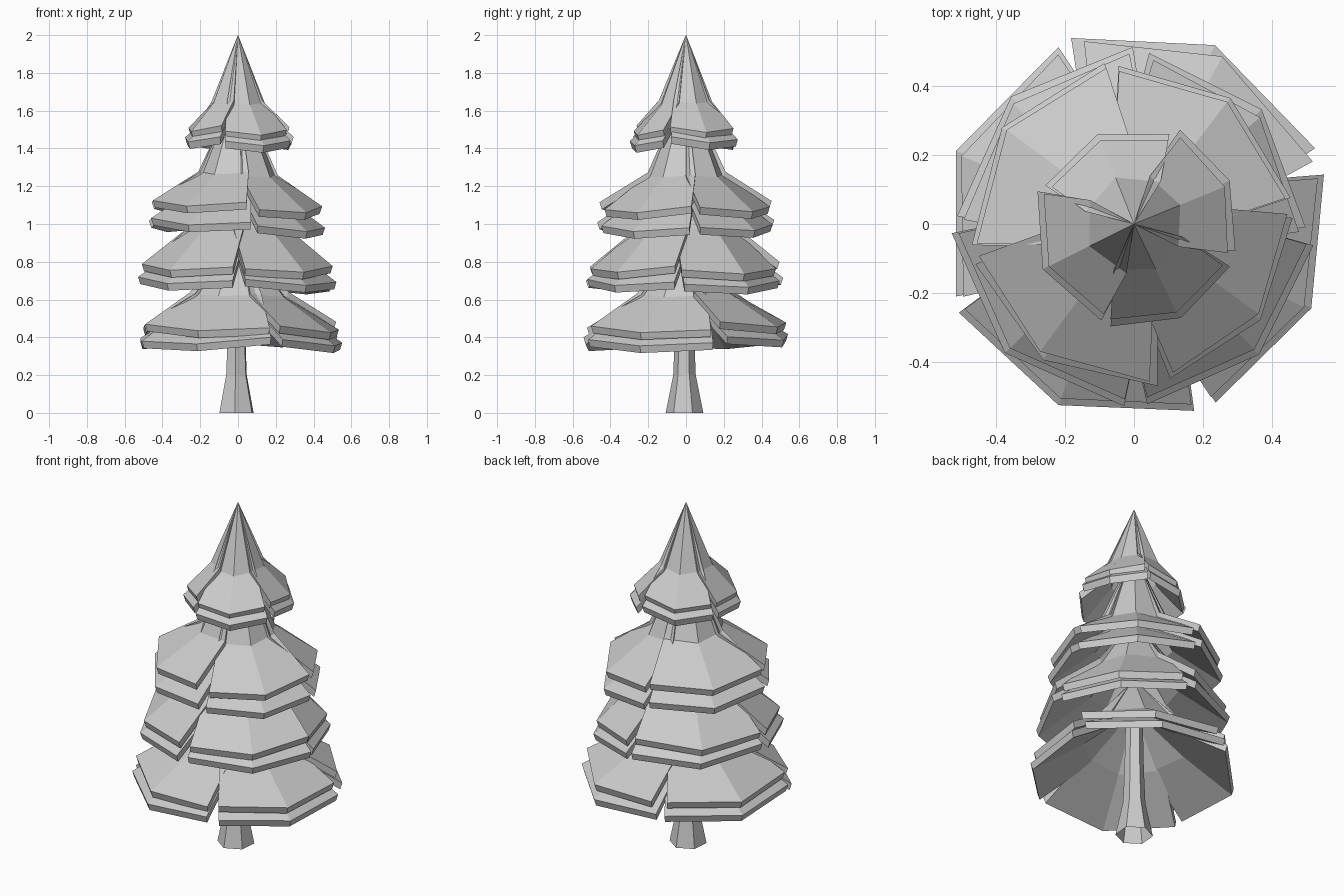
import bpy, bmesh, random
from math import sin, cos, radians

if "Cube" in bpy.data.objects:
    bpy.data.objects.remove(bpy.data.objects["Cube"])

random.seed(4)


def make_object(name, bm):
    bmesh.ops.recalc_face_normals(bm, faces=bm.faces)
    mesh = bpy.data.meshes.new(name)
    bm.to_mesh(mesh)
    bm.free()
    obj = bpy.data.objects.new(name, mesh)
    bpy.context.collection.objects.link(obj)
    return obj


def bough(bm, start, end, profile, thick, tilt):
    """One drooping sheet: a folded sector with a crease down its middle."""
    pads = (-2, -7, 3)  # overlap near the trunk, open slit at the rim
    layers = []
    for drop in (0, 1):
        rows = []
        for i, (r, z) in enumerate(profile):
            a0, a1 = start + pads[i], end - pads[i]
            row = []
            for j in range(3):
                a = radians(a0 + (a1 - a0) * j / 2)
                zz = z + (tilt * (j - 1) - (0.025 if j == 1 else 0)) * (i / 2)
                rr = max(r - 0.012 * drop, 0.001)
                row.append(bm.verts.new((rr * cos(a), rr * sin(a), zz - thick * drop)))
            rows.append(row)
        layers.append(rows)
    top, low = layers
    n = len(profile)
    for rows in layers:
        for i in range(n - 1):
            for j in range(2):
                bm.faces.new((rows[i][j], rows[i][j + 1], rows[i + 1][j + 1], rows[i + 1][j]))
    # close the border between top and underside
    ring = [(0, 0), (0, 1), (0, 2)] + [(i, 2) for i in range(1, n)]
    ring += [(n - 1, 1), (n - 1, 0)] + [(i, 0) for i in range(n - 2, 0, -1)]
    for k, (i, j) in enumerate(ring):
        p, q = ring[(k + 1) % len(ring)]
        bm.faces.new((top[i][j], top[p][q], low[p][q], low[i][j]))


def tier(name, slits, upper, lower, lifts, scales):
    """Four boughs around the trunk, each doubled by a second sheet beneath."""
    bm = bmesh.new()
    for k in range(4):
        a, b = slits[k], slits[(k + 1) % 4] + (360 if k == 3 else 0)
        for profile in (upper, lower):
            turn = random.uniform(-2, 2)
            tilt = random.uniform(-0.012, 0.012)
            prof = [(r * (scales[k] if i == 2 else 1), z + lifts[k] * i / 2)
                    for i, (r, z) in enumerate(profile)]
            bough(bm, a + turn, b + turn, prof, 0.038, tilt)
    return make_object(name, bm)


# boughs, from the bottom tier to the pointed top (east, north, west, south)
tier("bottom_boughs", (-68, 18, 110, 205),
     [(0.06, 0.88), (0.27, 0.63), (0.55, 0.46)],
     [(0.06, 0.76), (0.29, 0.57), (0.57, 0.39)],
     (-0.01, 0.02, 0.01, 0), (1, 1, 0.98, 1))
tier("lower_middle_boughs", (-90, -5, 87, 180),
     [(0.06, 1.24), (0.25, 0.99), (0.51, 0.78)],
     [(0.06, 1.13), (0.25, 0.91), (0.53, 0.71)],
     (-0.01, -0.02, 0.01, 0), (0.99, 0.94, 0.97, 1))
tier("upper_middle_boughs", (-80, 5, 97, 190),
     [(0.06, 1.60), (0.21, 1.27), (0.46, 1.11)],
     [(0.06, 1.46), (0.22, 1.18), (0.475, 1.01)],
     (-0.025, -0.02, 0.01, 0.01), (0.97, 0.97, 1, 1))
tier("top_boughs", (-105, -20, 65, 159),
     [(0.001, 2.0), (0.145, 1.65), (0.285, 1.51)],
     [(0.001, 1.93), (0.145, 1.60), (0.305, 1.455)],
     (-0.015, 0, 0, 0.005), (1, 1, 0.92, 0.97))

# trunk flaring towards the ground
bm = bmesh.new()
rings = []
for r, z in ((0.1, 0), (0.06, 0.2), (0.052, 0.4), (0.035, 1.3)):
    rings.append([bm.verts.new((r * cos(radians(60 * s + 25)) - 0.008,
                                r * sin(radians(60 * s + 25)) - 0.008, z))
                  for s in range(6)])
for lo, hi in zip(rings, rings[1:]):
    for s in range(6):
        t = (s + 1) % 6
        bm.faces.new((lo[s], lo[t], hi[t], hi[s]))
bm.faces.new(rings[-1])
make_object("trunk", bm)
